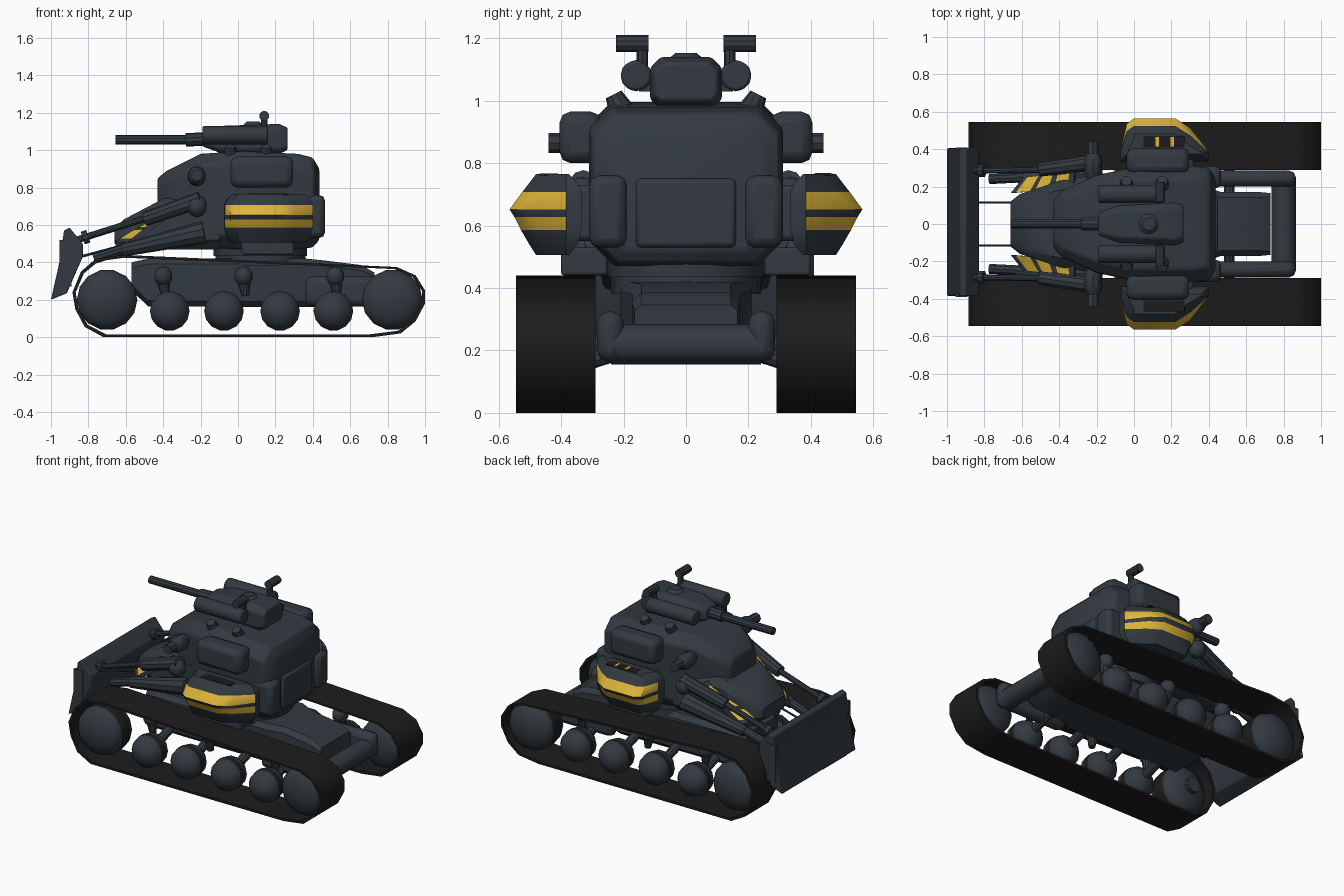
import bpy, bmesh, math
from mathutils import Vector, Matrix

cube = bpy.data.objects.get("Cube")
if cube:
    bpy.data.objects.remove(cube)


def material(name, rgb):
    m = bpy.data.materials.new(name)
    m.use_nodes = True
    m.diffuse_color = (*rgb, 1)
    m.node_tree.nodes["Principled BSDF"].inputs["Base Color"].default_value = (*rgb, 1)
    return m


STEEL = material("dark slate steel", (0.032, 0.042, 0.052))
BLACK = material("track black", (0.012, 0.012, 0.012))
YELLOW = material("hazard yellow", (0.74, 0.47, 0.042))


def finish(name, bm, mats, mirror=False, bevel=0, rule=None):
    bmesh.ops.recalc_face_normals(bm, faces=bm.faces)
    if rule:
        for f in bm.faces:
            f.material_index = rule(f)
    me = bpy.data.meshes.new(name)
    bm.to_mesh(me)
    bm.free()
    ob = bpy.data.objects.new(name, me)
    bpy.context.scene.collection.objects.link(ob)
    for m in mats if isinstance(mats, tuple) else (mats,):
        me.materials.append(m)
    bpy.ops.object.select_all(action='DESELECT')
    ob.select_set(True)
    bpy.context.view_layer.objects.active = ob
    bpy.ops.object.shade_smooth_by_angle(angle=math.radians(35))
    if bevel:
        b = ob.modifiers.new("Bevel", 'BEVEL')
        b.width, b.segments = bevel, 2
    if mirror:
        m = ob.modifiers.new("Mirror", 'MIRROR')
        m.use_axis = (False, True, False)
    return ob


def loft(name, rings, mats=STEEL, loop=False, **kw):
    """Skin a row of matching rings; cap the ends unless it loops."""
    bm = bmesh.new()
    rows = [[bm.verts.new(p) for p in r] for r in rings]
    n = len(rows[0])
    for a, b in zip(rows, rows[1:] + (rows[:1] if loop else [])):
        for i in range(n):
            j = (i + 1) % n
            bm.faces.new((a[i], a[j], b[j], b[i]))
    if not loop:
        bm.faces.new(rows[0])
        bm.faces.new(rows[-1])
    return finish(name, bm, mats, **kw)


def prism(name, profile, y0, y1, **kw):
    return loft(name, [[(x, y, z) for x, z in profile] for y in (y0, y1)], **kw)


def box(name, x, y, z, mats=STEEL, **kw):
    return prism(name, [(x[0], z[0]), (x[1], z[0]), (x[1], z[1]), (x[0], z[1])],
                 y[0], y[1], mats=mats, **kw)


def rod(name, p, q, r, r2=None, seg=10, **kw):
    p, q = Vector(p), Vector(q)
    d = q - p
    bm = bmesh.new()
    bmesh.ops.create_cone(bm, cap_ends=True, segments=seg, radius1=r,
                          radius2=r if r2 is None else r2, depth=d.length,
                          matrix=Matrix.Translation((p + q) / 2) @
                          d.to_track_quat('Z', 'Y').to_matrix().to_4x4())
    return finish(name, bm, STEEL, **kw)


def ball(name, c, radii, seg=10, rings=8, **kw):
    bm = bmesh.new()
    bmesh.ops.create_uvsphere(bm, u_segments=seg, v_segments=rings, radius=1,
                              matrix=Matrix.Translation(c) @ Matrix.Diagonal((*radii, 1)) @
                              Matrix.Rotation(math.pi / 2, 4, 'X'))
    return finish(name, bm, STEEL, **kw)


def wheel(name, x, y, z, r, half, rim, seg=14):
    """Domed faces either side of a narrow black rim."""
    side = [(rim + (half - rim) * math.sin(a), math.cos(a)) for a in (0, .4, .8, 1.2, 1.45)]
    rows = [(-d, k) for d, k in reversed(side)] + side
    loft(name, [[(x + r * k * math.cos(i * math.tau / seg), y + d,
                  z + r * k * math.sin(i * math.tau / seg)) for i in range(seg)] for d, k in rows],
         mats=(STEEL, BLACK), mirror=True, rule=lambda f: int(abs(f.normal.y) < .05))


def section(x, w, z0, z1, c, d):
    """Chamfered cross-section: c trims the bottom corners, d the top ones."""
    half = [(w - c, z0), (w, z0 + c), (w, z1 - d), (w - d, z1)]
    return [(x, y, z) for y, z in half] + [(x, -y, z) for y, z in reversed(half)]


# Tracks: thin closed bands
outline = [(-.72, 0), (-.82, .055), (-.87, .15), (-.885, .24), (-.84, .35), (-.76, .42),
           (-.62, .44), (.85, .375), (.95, .33), (1, .25), (1, .18), (.95, .085), (.87, .02), (.72, 0)]
inner = [(.055 + (x - .055) * .982, .22 + (z - .22) * .93) for x, z in outline]
loft("track_band", [[(x, y, z) for x, z in prof] for prof, y in
     ((outline, .29), (outline, .545), (inner, .545), (inner, .29))],
     mats=BLACK, loop=True, mirror=True)

# Wheels with axles
for i, x in enumerate((-.7, -.365, -.075, .225, .51, .825)):
    if i in (0, 5):
        wheel(f"wheel_{i}", x, .42, .2, .162, .125, .045)
    else:
        wheel(f"wheel_{i}", x, .42, .14, .106, .108, .02)
        rod(f"wheel_axle_{i}", (x, .15, .22), (x, .40, .14), .03, mirror=True)

# Suspension struts
for i, x in enumerate((-.4, .03, .52)):
    ball(f"strut_head_{i}", (x, .35, .325), (.05, .055, .055), mirror=True)
    rod(f"strut_leg_{i}", (x, .35, .32), (x + .01, .35, .22), .04, .02, mirror=True)

# Lower hull, rear frame and turret ring
loft("lower_hull", [section(-.57, .17, .25, .40, .03, .03), section(-.48, .21, .165, .42, .03, .03),
                    section(.36, .21, .16, .42, .03, .03), section(.46, .172, .16, .41, .03, .03),
                    section(.66, .172, .17, .385, .03, .03), section(.73, .165, .22, .345, .02, .02)])
box("rear_frame_arm", (.36, .865), (.20, .285), (.165, .325), bevel=.035, mirror=True)
rod("rear_axle", (.80, -.24, .22), (.80, .24, .22), .065, seg=12)
rod("front_hub", (-.7, .27, .2), (-.7, .36, .2), .05, mirror=True)
rod("turret_ring", (.12, 0, .38), (.12, 0, .44), .24, seg=20)
rod("turret_neck", (.12, 0, .435), (.12, 0, .50), .25, seg=20)

# Main body: nose and cabin
loft("nose", [section(-.66, .12, .50, .58, .02, .02), section(-.61, .16, .48, .63, .03, .03),
              section(-.40, .23, .47, .74, .04, .05), section(-.1, .28, .47, .76, .05, .05)])
loft("cabin", [section(-.43, .13, .62, .85, .03, .04), section(-.38, .18, .55, .89, .04, .05),
               section(-.2, .26, .48, .98, .06, .06), section(.02, .31, .47, .995, .08, .07),
               section(.32, .31, .47, .98, .08, .07), section(.40, .30, .48, .96, .08, .07),
               section(.435, .25, .52, .90, .06, .06)], bevel=.012)
box("cabin_side_panel", (-.04, .295), (.27, .405), (.80, .965), bevel=.035, mirror=True)
box("rear_side_block", (.32, .465), (.19, .31), (.53, .76), bevel=.03, mirror=True)
box("rear_hatch", (.38, .45), (-.16, .16), (.53, .75), bevel=.015)
box("pod_mount", (-.02, .32), (.26, .37), (.55, .73), bevel=.02, mirror=True)
box("pod_bracket", (.02, .30), (.25, .40), (.44, .53), bevel=.01, mirror=True)
for i, x in enumerate((-.04, .15)):
    rod(f"roof_stud_{i}", (x, .20, .955), (x, .232, 1.02), .045, .028, seg=10, mirror=True)

# Side pods with painted bands; rows run upwards
rows = ((.505, .48, .04), (.54, .502, .012), (.585, .528, 0), (.628, .55, 0), (.652, .565, 0),
        (.707, .525, 0), (.735, .503, .012), (.765, .48, .04))
pod = [[(-.075 + k, .335 + k, z), (-.07 + k, .40, z), (-.04 + k, Y - .03, z), (0, Y, z), (.22, Y, z),
        (.30 - k / 2, Y - .05, z), (.40 - k, .385, z), (.40 - k, .335 + k, z)] for z, Y, k in rows]


def bands(f):
    c = f.calc_center_median()
    painted = .585 < c.z < .628 or .652 < c.z < .707
    return int(painted and c.y > .37)


loft("side_pod", pod, mats=(STEEL, YELLOW), mirror=True, rule=bands)
box("pod_vent", (.05, .27), (.41, .47), (.76, .767), mats=BLACK, mirror=True)
for i, x in enumerate((.115, .195)):
    box(f"pod_vent_slat_{i}", (x, x + .018), (.415, .465), (.764, .769), mats=YELLOW)

# Striped fenders tucked beside the nose, with a plain underside
bm = bmesh.new()
cuts = (0, .08, .3, .38, .58, .68, .9, 1)
for i, (a, b) in enumerate(zip(cuts, cuts[1:])):
    pts = []
    for t, y, lean in ((a, .165, 0), (b, .165, 0), (b, .25, .07), (a, .25, .07)):
        pts.append(bm.verts.new((-.66 + .34 * t + lean * (1 - t), y + .03 * t, .51 + .21 * t)))
    bm.faces.new(pts).material_index = i % 2
bmesh.ops.remove_doubles(bm, verts=bm.verts, dist=.0005)
top = bm.faces[:]
skirt = bmesh.ops.extrude_face_region(bm, geom=top, use_keep_orig=True)
low = [v for v in skirt["geom"] if isinstance(v, bmesh.types.BMVert)]
bmesh.ops.translate(bm, verts=low, vec=(.01, 0, -.03))
for f in bm.faces:
    if f not in top:
        f.material_index = 0
finish("striped_fender", bm, (STEEL, YELLOW), mirror=True)

# Dozer blade with its lift arms
blade = [(-1, .20), (-.955, .40), (-.93, .57), (-.90, .585), (-.83, .50), (-.83, .43), (-.915, .235)]
prism("dozer_blade", blade, -.385, .405, bevel=.006)
for i, y in enumerate((-.39, .39)):
    box(f"blade_end_plate_{i}", (-.955, -.89), (y, y + .02), (.27, .52))
rod("lift_piston", (-.86, .285, .52), (-.45, .29, .65), .018, mirror=True)
rod("lift_cylinder", (-.50, .29, .63), (-.20, .33, .735), .038, .045, mirror=True)
rod("piston_collar", (-.83, .285, .53), (-.80, .285, .54), .035, mirror=True)
ball("lift_pivot", (-.22, .33, .70), (.055, .055, .06), mirror=True)
rod("push_arm_front", (-.77, .24, .42), (-.58, .25, .48), .028, mirror=True)
rod("push_arm", (-.62, .25, .465), (-.18, .27, .56), .035, .06, mirror=True)
rod("brace_rod", (-.88, .115, .42), (-.58, .115, .50), .007, seg=6, mirror=True)

# Shoulder lamps
ball("shoulder_mount", (-.22, .31, .86), (.05, .09, .055), mirror=True)
rod("shoulder_lamp", (-.22, .36, .865), (-.22, .44, .865), .032, seg=8, mirror=True)

# Gun turret, barrel and side launchers
loft("gun_turret", [section(-.19, .06, 1.02, 1.10, .015, .015), section(-.08, .10, .98, 1.13, .025, .03),
                    section(.22, .115, .98, 1.14, .025, .035), section(.265, .10, 1.0, 1.12, .02, .03)],
     bevel=.008)
rod("gun_sleeve", (-.28, 0, 1.055), (-.15, 0, 1.06), .036)
rod("gun_barrel", (-.655, 0, 1.055), (-.25, 0, 1.055), .025)
rod("side_launcher", (-.19, .16, 1.08), (.16, .16, 1.08), .05, seg=12, mirror=True, bevel=.01)
box("launcher_mount", (-.06, .14), (.08, .15), (1.03, 1.10), mirror=True)
rod("turret_hatch", (.08, 0, 1.13), (.08, 0, 1.152), .06, .035)
rod("sight_post", (.14, .14, 1.10), (.14, .14, 1.18), .018, seg=8, mirror=True)
rod("sight_tube", (.14, .12, 1.183), (.14, .225, 1.183), .027, seg=10, mirror=True)
